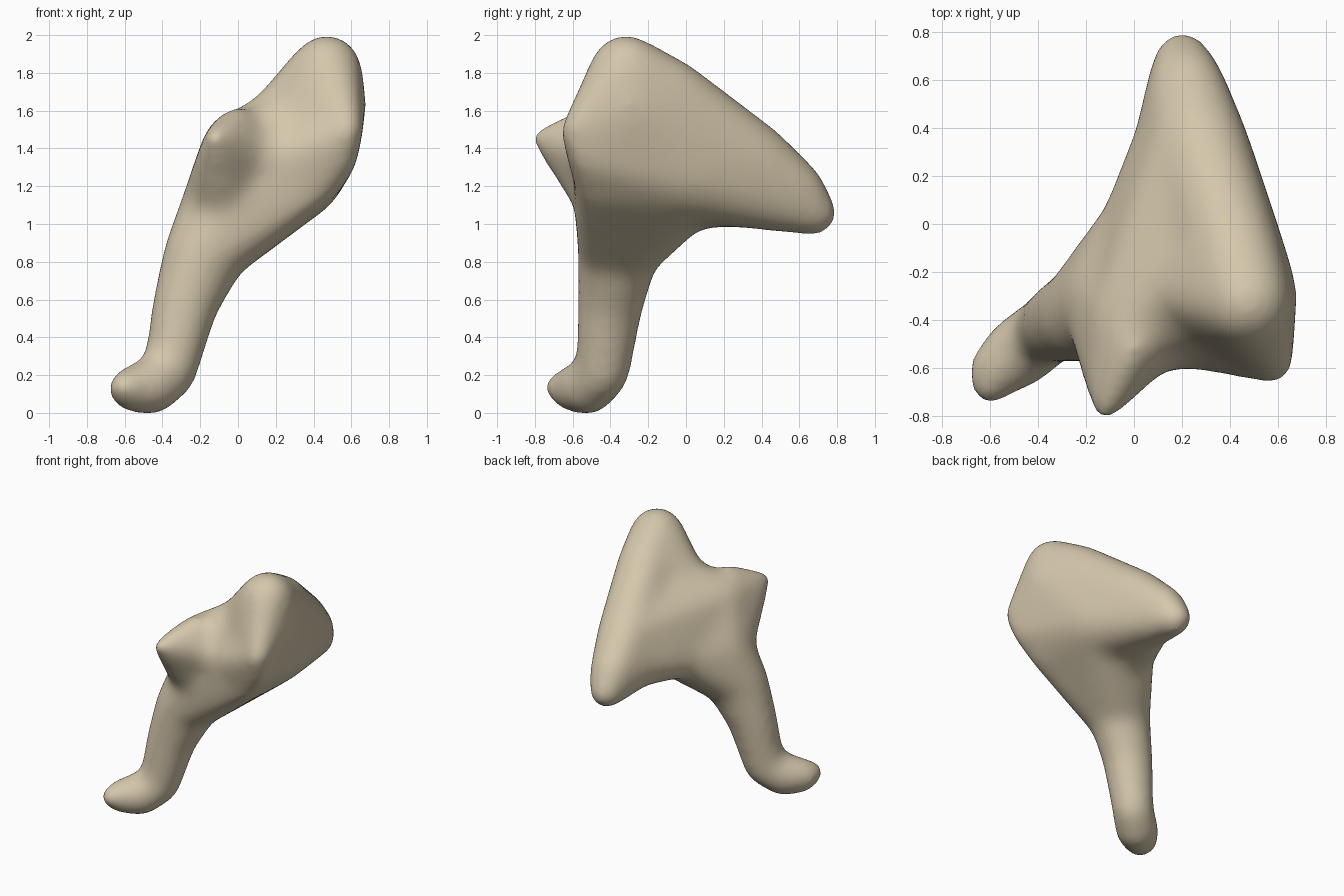
import bpy
import bmesh
from mathutils import Matrix, Vector

default_cube = bpy.data.objects.get("Cube")
if default_cube:
    bpy.data.objects.remove(default_cube, do_unlink=True)

# Landmark spheres of the bone: x, y, z, radius
LANDMARKS = {
    "head": (0.47, -0.32, 1.82, 0.18),
    "crown_back": (0.41, -0.08, 1.69, 0.18),
    "bulge": (0.53, -0.28, 1.64, 0.14),
    "rim": (0.59, -0.6, 1.5, 0.06),
    "rim_middle": (0.55, -0.53, 1.34, 0.07),
    "rim_low": (0.42, -0.49, 1.19, 0.08),
    "core": (0.3, -0.3, 1.5, 0.2),
    "core_back": (0.29, 0, 1.3, 0.27),
    "socket": (0.25, -0.42, 1.33, 0.17),
    "brow": (0.08, -0.47, 1.38, 0.13),
    "saddle": (0.17, -0.27, 1.58, 0.11),
    "tail_mid": (0.27, 0.35, 1.35, 0.19),
    "tail_low": (0.18, 0.35, 1.17, 0.17),
    "tail_upper": (0.22, 0.58, 1.18, 0.15),
    "tail_tip": (0.2, 0.685, 1.06, 0.11),
    "web_back": (0.01, 0, 1.13, 0.14),
    "shoulder": (-0.02, -0.4, 1.43, 0.15),
    "spike_top": (0, -0.52, 1.55, 0.07),
    "spike": (-0.12, -0.765, 1.46, 0.05),
    "neck": (-0.06, -0.31, 1.1, 0.23),
    "leg_upper": (-0.19, -0.37, 0.85, 0.195),
    "leg_middle": (-0.28, -0.4, 0.58, 0.165),
    "ankle": (-0.36, -0.44, 0.22, 0.135),
    "heel": (-0.46, -0.52, 0.145, 0.145),
    "hook": (-0.565, -0.6, 0.13, 0.115),
    "toe": (-0.6, -0.675, 0.14, 0.075),
}

# Each mass is the convex skin around a few landmarks
MASSES = [
    "head crown_back bulge core core_back tail_mid",
    "crown_back core_back tail_mid tail_low tail_upper tail_tip",
    "head bulge rim rim_middle rim_low core core_back",
    "head core saddle crown_back",
    "rim rim_middle rim_low socket core",
    "core core_back web_back shoulder neck socket",
    "core saddle shoulder web_back tail_low tail_mid core_back",
    "neck leg_upper rim_low core_back socket",
    "neck web_back leg_upper core_back",
    "spike spike_top shoulder neck brow",
    "brow socket neck saddle",
    "neck leg_upper leg_middle",
    "leg_middle ankle",
    "ankle heel",
    "heel hook",
    "hook toe",
]
SMOOTHING_ALLOWANCE = 0.014


def add_mass(target, names):
    """Wrap the named landmark spheres in a convex skin."""
    bm = bmesh.new()
    for name in names.split():
        x, y, z, radius = LANDMARKS[name]
        bmesh.ops.create_icosphere(bm, subdivisions=3,
                                   radius=radius + SMOOTHING_ALLOWANCE,
                                   matrix=Matrix.Translation((x, y, z)))
    points = [v.co.copy() for v in bm.verts]
    bm.free()

    bm = bmesh.new()
    for point in points:
        bm.verts.new(point)
    bmesh.ops.convex_hull(bm, input=bm.verts[:])
    loose = [v for v in bm.verts if not v.link_faces]
    bmesh.ops.delete(bm, geom=loose, context='VERTS')
    bmesh.ops.recalc_face_normals(bm, faces=bm.faces[:])
    part = bpy.data.meshes.new("mass")
    bm.to_mesh(part)
    bm.free()
    target.from_mesh(part)
    bpy.data.meshes.remove(part)


# Rough bone made of overlapping masses
combined = bmesh.new()
for mass in MASSES:
    add_mass(combined, mass)
mesh = bpy.data.meshes.new("rough bone")
combined.to_mesh(mesh)
combined.free()
bone = bpy.data.objects.new("bone", mesh)
bpy.context.collection.objects.link(bone)

# Fuse the masses and soften the joins
fuse = bone.modifiers.new("fuse", 'REMESH')
fuse.mode = 'VOXEL'
fuse.voxel_size = 0.022
soften = bone.modifiers.new("soften", 'SMOOTH')
soften.factor = 0.5
soften.iterations = 75
graph = bpy.context.evaluated_depsgraph_get()
graph.update()
finished = bpy.data.meshes.new_from_object(bone.evaluated_get(graph))
bone.modifiers.clear()
bone.data = finished
bpy.data.meshes.remove(mesh)
finished.name = "bone"

# Rest the heel on the ground
lowest = min(v.co.z for v in finished.vertices)
finished.transform(Matrix.Translation(Vector((0, 0, -lowest))))

# Bone colour
colour = (0.66, 0.57, 0.41, 1)
material = bpy.data.materials.new("bone beige")
material.use_nodes = True
material.diffuse_color = colour
shader = next(n for n in material.node_tree.nodes if n.type == 'BSDF_PRINCIPLED')
shader.inputs["Base Color"].default_value = colour
shader.inputs["Roughness"].default_value = 0.7
finished.materials.clear()
finished.materials.append(material)
for polygon in finished.polygons:
    polygon.material_index = 0
    polygon.use_smooth = True
